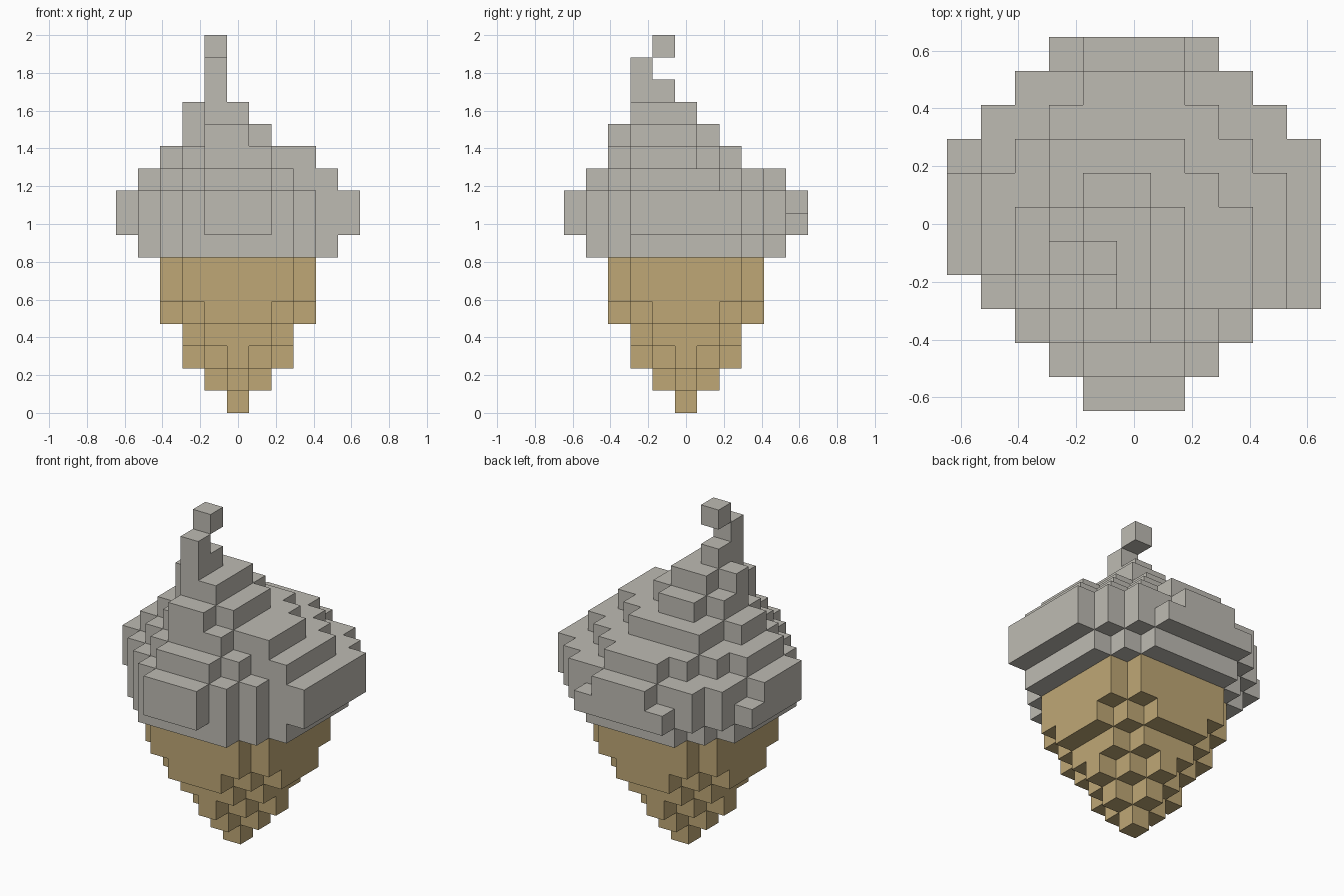
import bpy, bmesh
from mathutils import Vector

old = bpy.data.objects.get("Cube")
if old:
    bpy.data.objects.remove(old, do_unlink=True)

N = 11            # cells across
S = 2 / 17        # cell size, 17 layers high


def material(name, rgb):
    m = bpy.data.materials.new(name)
    m.use_nodes = True
    m.diffuse_color = (*rgb, 1)
    m.node_tree.nodes["Principled BSDF"].inputs["Base Color"].default_value = (*rgb, 1)
    return m


cream = material("cream grey", (0.515, 0.497, 0.450))
wafer = material("wafer tan", (0.520, 0.390, 0.180))


def layer(first_x, spans):
    """Cells of one layer: a (low y, high y) span for each column from first_x."""
    return {(first_x + i, y) for i, (a, b) in enumerate(spans)
            for y in range(a, b + 1)}


def disc(half_widths):
    """Layer symmetric about the centre, half widths listed from centre outwards."""
    r = len(half_widths) - 1
    return layer(5 - r, [(5 - half_widths[abs(i)], 5 + half_widths[abs(i)])
                         for i in range(-r, r + 1)])


def build(name, layers, mat):
    """Make the outer skin of stacked cell layers {level: cells}."""
    cells = {(x, y, z) for z, c in layers.items() for x, y in c}
    bm = bmesh.new()
    verts = {}

    def vert(p):
        p = tuple(p)
        if p not in verts:
            verts[p] = bm.verts.new(((p[0] - N / 2) * S, (p[1] - N / 2) * S, p[2] * S))
        return verts[p]

    for c in sorted(cells):
        for axis in range(3):
            for side in (0, 1):
                near = list(c)
                near[axis] += 2 * side - 1
                if tuple(near) in cells:
                    continue
                u, v = Vector((0, 0, 0)), Vector((0, 0, 0))
                u[(axis + 1) % 3] = v[(axis + 2) % 3] = 1
                o = Vector(c)
                o[axis] += side
                loop = [o, o + u, o + u + v, o + v]
                if not side:
                    loop.reverse()
                bm.faces.new([vert(int(k) for k in p) for p in loop])
    # Merge coplanar cell faces into clean flat panels
    bmesh.ops.dissolve_limit(bm, angle_limit=0.01, verts=bm.verts[:], edges=bm.edges[:])
    mesh = bpy.data.meshes.new(name)
    bm.to_mesh(mesh)
    bm.free()
    mesh.materials.append(mat)
    ob = bpy.data.objects.new(name, mesh)
    bpy.context.collection.objects.link(ob)
    return ob


# Stepped wafer cone
rim = disc([3, 3, 3, 2])
build("cone", {0: disc([0]), 1: disc([1, 0]), 2: disc([2, 1, 0]),
               3: disc([2, 2, 1]), 4: disc([3, 3, 2, 1]), 5: rim, 6: rim}, wafer)

# Wide cream ring with bulging side panels
ring = disc([4, 4, 4, 3, 2])
wide = (ring | layer(4, [(0, 0)] * 3) | layer(10, [(3, 7)]) | layer(0, [(4, 6)])
        | layer(2, [(9, 9)]) | layer(8, [(9, 9)]) | layer(1, [(8, 8)])
        | layer(9, [(8, 8)]) | layer(4, [(10, 10)] * 3))
ledge = {(3, 10), (7, 10), (0, 7)}
build("cream_base", {7: ring, 8: wide | ledge, 9: wide}, cream)

# Narrowing off-centre swirl
build("cream_swirl", {
    10: layer(1, [(4, 6), (3, 7), (2, 8), (1, 9), (1, 9), (1, 9), (2, 8), (3, 7), (3, 6)]),
    11: layer(2, [(4, 5), (3, 7), (2, 7), (2, 7), (2, 7), (3, 6), (3, 5)]),
    12: layer(3, [(4, 5), (2, 6), (2, 6), (3, 5)]),
    13: layer(3, [(4, 4), (3, 5), (3, 5)]),
}, cream)

# Curled tip
build("cream_tip", {14: {(4, 3), (4, 4)}, 15: {(4, 3)}, 16: {(4, 4)}}, cream)
